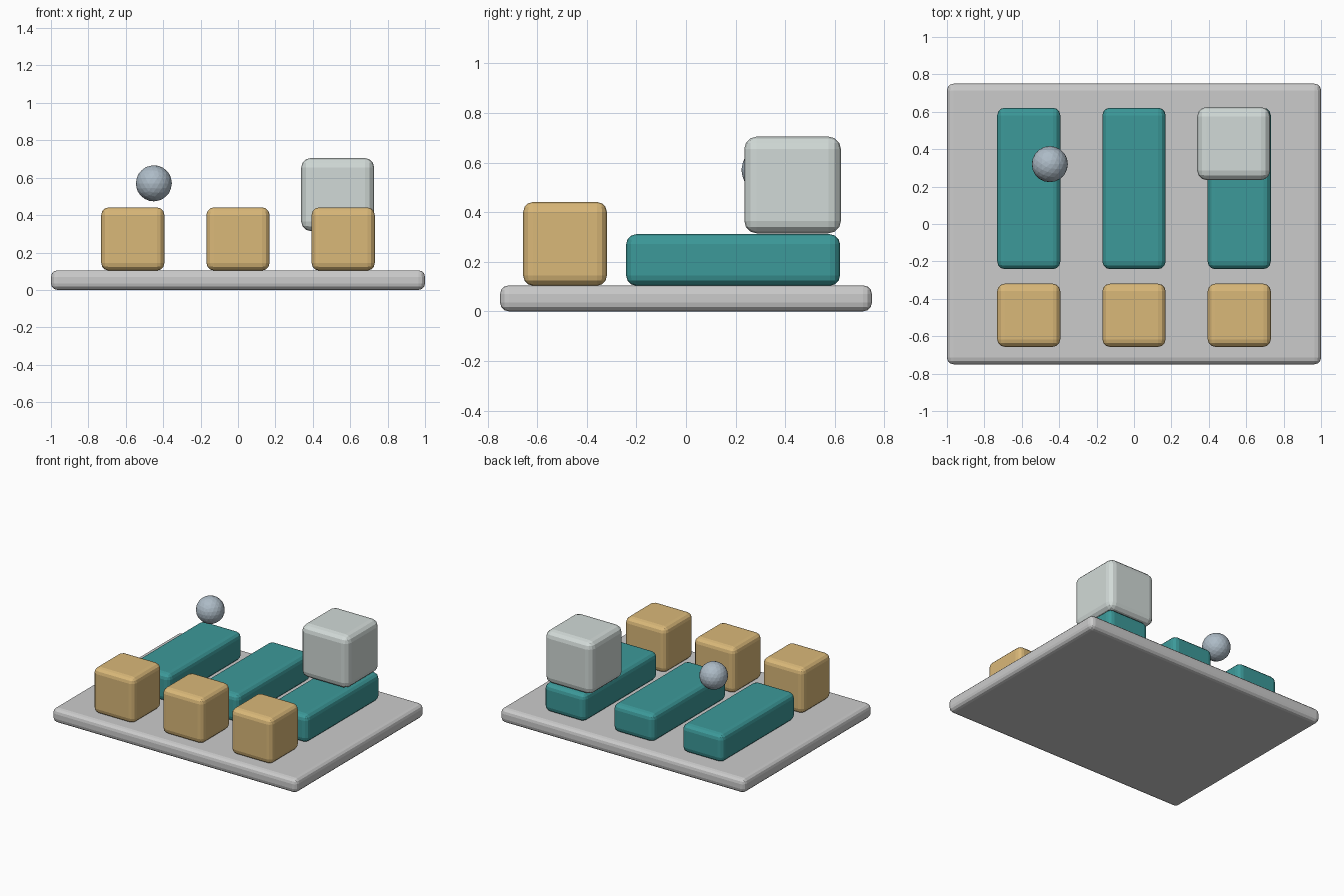
import bpy

if "Cube" in bpy.data.objects:
    bpy.data.objects.remove(bpy.data.objects["Cube"])


def material(name, color):
    m = bpy.data.materials.new(name)
    m.diffuse_color = (*color, 1)
    m.use_nodes = True
    m.node_tree.nodes["Principled BSDF"].inputs["Base Color"].default_value = m.diffuse_color
    return m


def block(name, center, size, bevel, mat=None):
    """Box with rounded edges."""
    bpy.ops.mesh.primitive_cube_add(size=1, location=center)
    ob = bpy.context.object
    ob.name = name
    ob.scale = size
    bpy.ops.object.transform_apply(location=False, rotation=False, scale=True)
    mod = ob.modifiers.new("rounded_edges", 'BEVEL')
    mod.width = bevel
    mod.segments = 3
    if mat:
        ob.data.materials.append(mat)
    return ob


tan = material("tan", (0.70, 0.48, 0.19))
teal = material("teal", (0.045, 0.32, 0.32))
pale = material("pale", (0.64, 0.70, 0.68))
steel = material("steel", (0.42, 0.50, 0.57))

# Base slab
block("base", (0, 0, 0.0525), (2, 1.5, 0.105), 0.035)

# Three columns: a tan cube in front, a long teal bar behind
for i, x in enumerate((-0.5625, 0, 0.5625)):
    block(f"front_cube_{i + 1}", (x, -0.488, 0.2725), (0.3375, 0.3375, 0.3375), 0.04, tan)
    block(f"long_bar_{i + 1}", (x, 0.19, 0.2075), (0.3375, 0.8625, 0.2075), 0.04, teal)

# Large pale cube on the right bar
block("top_cube", (0.533, 0.43, 0.51), (0.39, 0.39, 0.39), 0.05, pale)

# Faceted floating ball
bpy.ops.mesh.primitive_ico_sphere_add(subdivisions=3, radius=0.0965, location=(-0.45, 0.32, 0.57))
ball = bpy.context.object
ball.name = "ball"
ball.data.materials.append(steel)
